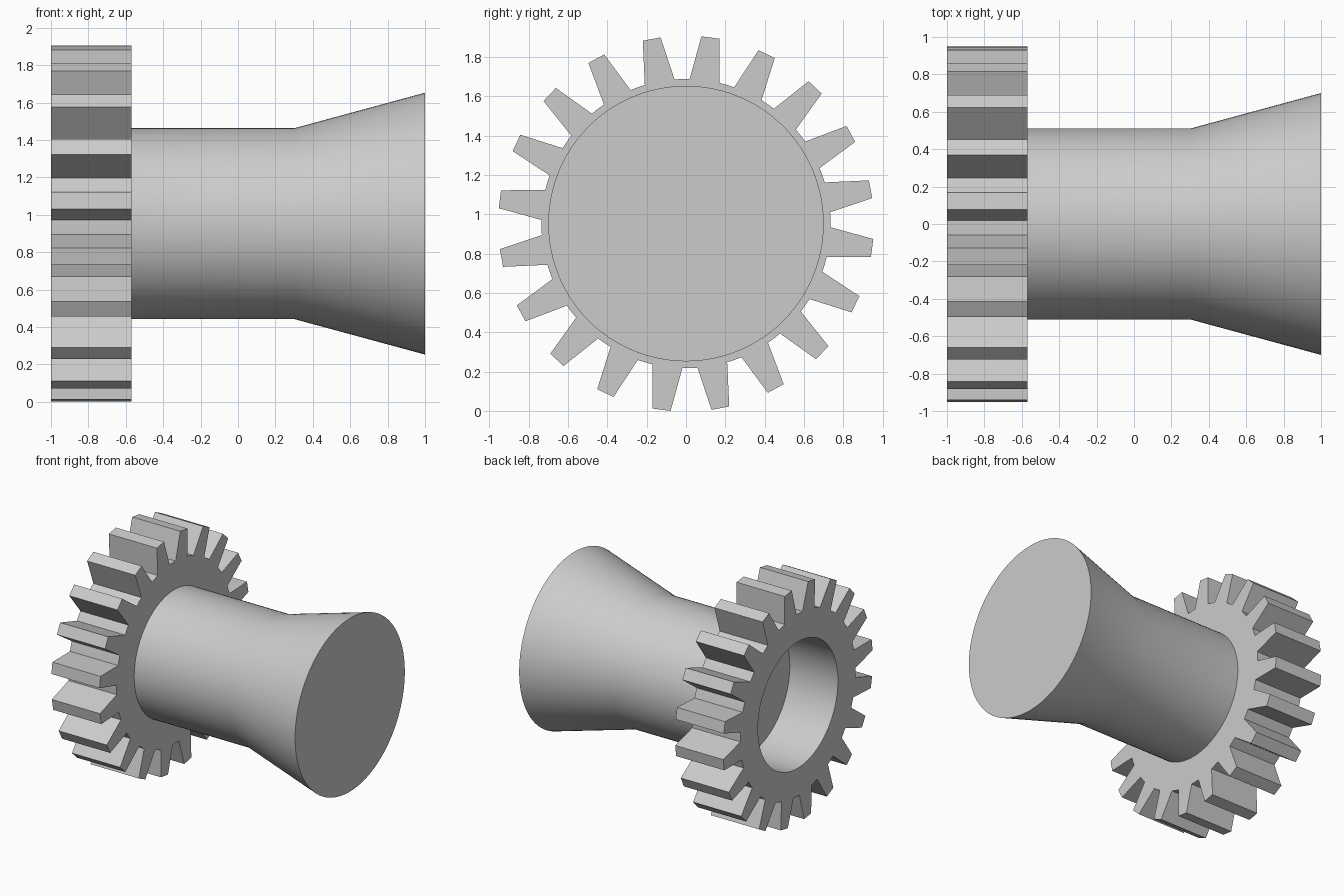
import bpy, bmesh
from math import sin, cos, radians, tau

cube = bpy.data.objects.get("Cube")
if cube:
    bpy.data.objects.remove(cube, do_unlink=True)

AXIS_Z = 0.9525
BORE = 0.51
GEAR_LEFT, GEAR_RIGHT = -1.0, -0.57
TEETH = 20
SEGMENTS = 96

grey = bpy.data.materials.new("plain grey")
grey.use_nodes = True
colour = (0.6, 0.6, 0.6, 1)
grey.diffuse_color = colour
grey.node_tree.nodes["Principled BSDF"].inputs["Base Color"].default_value = colour


def polar(x, radius, angle):
    """Point around the shaft axis; the angle starts at the top, towards +y."""
    return (x, radius * sin(angle), AXIS_Z + radius * cos(angle))


def ring(bm, x, radius):
    return [bm.verts.new(polar(x, radius, tau * i / SEGMENTS)) for i in range(SEGMENTS)]


def edge_loop(bm, verts):
    return [bm.edges.new((v, verts[i - 1])) for i, v in enumerate(verts)]


def finish(bm, name):
    bmesh.ops.recalc_face_normals(bm, faces=bm.faces)
    mesh = bpy.data.meshes.new(name)
    bm.to_mesh(mesh)
    bm.free()
    mesh.materials.append(grey)
    obj = bpy.data.objects.new(name, mesh)
    bpy.context.collection.objects.link(obj)
    bpy.ops.object.select_all(action='DESELECT')
    obj.select_set(True)
    bpy.context.view_layer.objects.active = obj
    bpy.ops.object.shade_smooth_by_angle(angle=radians(22))
    return obj


# Gear wheel: toothed outline with a round bore, extruded along the axis
bm = bmesh.new()
tooth = [(-6, 0.735), (-2.75, 0.955), (2.75, 0.955), (6, 0.735), (9, 0.735)]
outline = [bm.verts.new(polar(GEAR_LEFT, r, radians(7.45 + a) + tau * k / TEETH))
           for k in range(TEETH) for a, r in tooth]
edges = edge_loop(bm, outline) + edge_loop(bm, ring(bm, GEAR_LEFT, BORE))
bmesh.ops.triangle_fill(bm, edges=edges, use_beauty=True)
side = bmesh.ops.extrude_face_region(bm, geom=bm.faces[:], use_keep_orig=True)
moved = [v for v in side["geom"] if isinstance(v, bmesh.types.BMVert)]
bmesh.ops.translate(bm, verts=moved, vec=(GEAR_RIGHT - GEAR_LEFT, 0, 0))
finish(bm, "gear_wheel")

# Spool: straight shaft flaring to a wide closed end
bm = bmesh.new()
rings = [ring(bm, x, r) for x, r in [(GEAR_RIGHT, BORE), (0.3, BORE), (1.0, 0.70)]]
for a, b in zip(rings, rings[1:]):
    for i in range(SEGMENTS):
        bm.faces.new((a[i - 1], a[i], b[i], b[i - 1]))
bm.faces.new(rings[0])
bm.faces.new(rings[-1])
finish(bm, "flared_spool")
